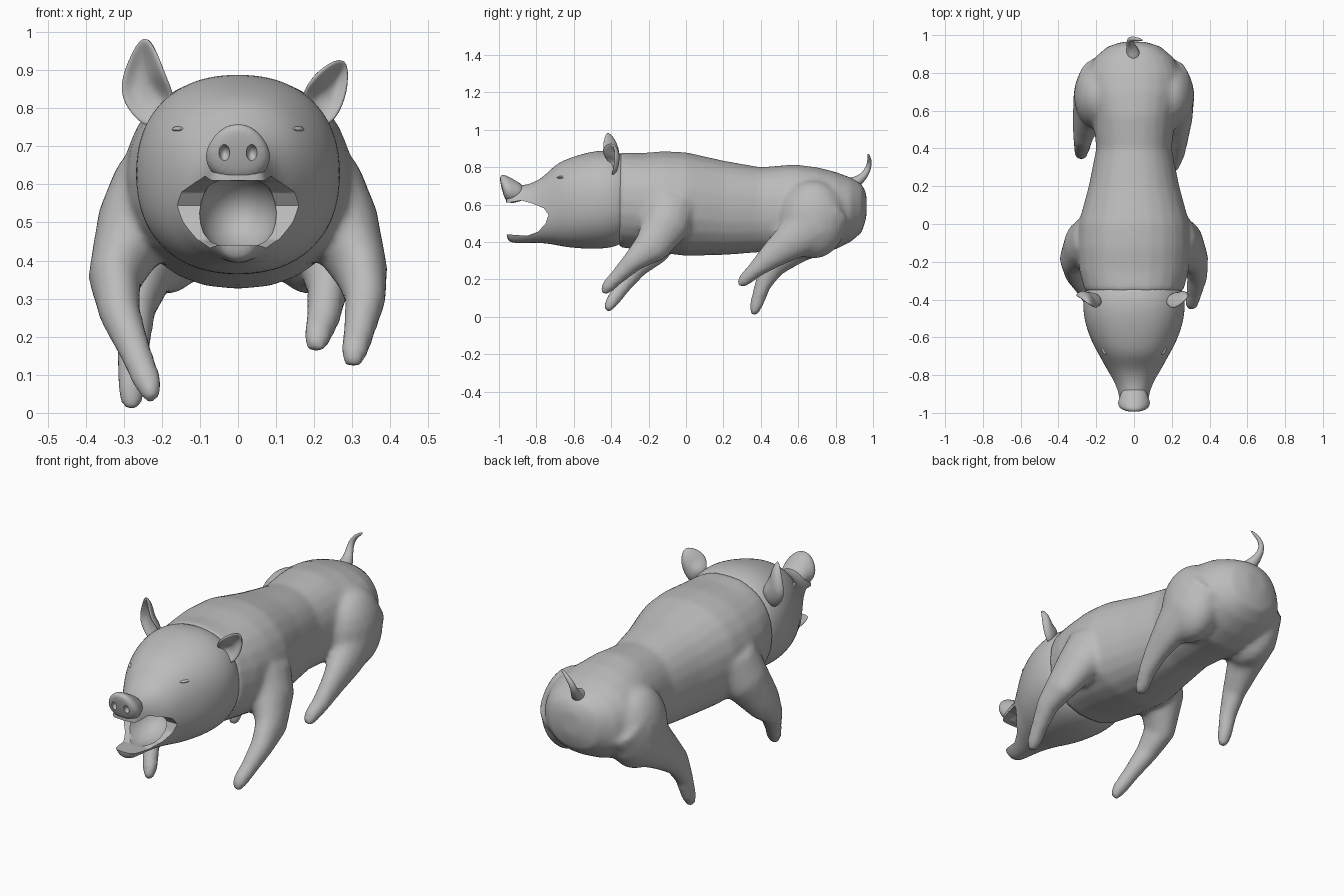
import bpy, bmesh, math
from mathutils import Vector

old = bpy.data.objects.get("Cube")
if old:
    bpy.data.objects.remove(old)

skin = bpy.data.materials.new("grey_skin")
skin.use_nodes = True
GREY = (0.5, 0.5, 0.5, 1)
skin.diffuse_color = GREY
skin.node_tree.nodes["Principled BSDF"].inputs["Base Color"].default_value = GREY


def add_object(name, bm):
    bmesh.ops.recalc_face_normals(bm, faces=bm.faces)
    mesh = bpy.data.meshes.new(name)
    bm.to_mesh(mesh)
    bm.free()
    mesh.materials.append(skin)
    obj = bpy.data.objects.new(name, mesh)
    bpy.context.collection.objects.link(obj)
    return obj


def loft(bm, rings, n=20, power=2.0, straight=False):
    """Skin rings of (centre, half width, half height) along their path."""
    centres = [Vector(r[0]) for r in rings]
    loops = []
    for i, (c, a, b) in enumerate(rings):
        t = centres[min(i + 1, len(rings) - 1)] - centres[max(i - 1, 0)]
        t = Vector((0, 1, 0)) if straight else t.normalized()
        side = (Vector((1, 0, 0)) - t * t.x).normalized()
        up = side.cross(t)
        loop = []
        for k in range(n):
            co, si = math.cos(math.tau * k / n), math.sin(math.tau * k / n)
            u = math.copysign(abs(co) ** (2 / power), co) * a
            v = math.copysign(abs(si) ** (2 / power), si) * b
            loop.append(bm.verts.new(centres[i] + side * u + up * v))
        loops.append(loop)
    for p, q in zip(loops, loops[1:]):
        for k in range(n):
            bm.faces.new((p[k], p[(k + 1) % n], q[(k + 1) % n], q[k]))
    bm.faces.new(loops[0])
    bm.faces.new(loops[-1])


def trunk(bm, rows, power):
    """Loft along y from rows of (y, bottom, top, half width)."""
    loft(bm, [((0, y, (lo + hi) / 2), w, (hi - lo) / 2) for y, lo, hi, w in rows],
         24, power, True)


def ellipsoid(bm, centre, size):
    made = bmesh.ops.create_uvsphere(bm, u_segments=20, v_segments=12, radius=1)
    for v in made["verts"]:
        v.co = Vector(centre) + Vector([p * s for p, s in zip(v.co, size)])


def subdivide(obj, levels=1):
    obj.modifiers.new("round", "SUBSURF").levels = levels
    obj.modifiers["round"].render_levels = levels


def finish(obj, angle=40, cutters=()):
    """Bake the modifiers, drop the cutters, shade smooth."""
    for cutter in cutters:
        cutter.hide_render = True
        mod = obj.modifiers.new("cut", "BOOLEAN")
        mod.operation, mod.object, mod.solver = "DIFFERENCE", cutter, "EXACT"
    deps = bpy.context.evaluated_depsgraph_get()
    deps.update()
    mesh = bpy.data.meshes.new_from_object(obj.evaluated_get(deps))
    obj.modifiers.clear()
    obj.data = mesh
    for cutter in cutters:
        bpy.data.objects.remove(cutter)
    bpy.ops.object.select_all(action="DESELECT")
    obj.select_set(True)
    bpy.context.view_layer.objects.active = obj
    bpy.ops.object.shade_smooth_by_angle(angle=math.radians(angle))


# Body with the four legs blended into one skin
bm = bmesh.new()
trunk(bm, [(-.36, .37, .88, .26), (-.25, .36, .875, .29), (-.12, .34, .885, .30),
           (0, .325, .88, .295), (.2, .33, .835, .24), (.4, .345, .80, .20),
           (.58, .34, .815, .22), (.7, .33, .80, .25), (.8, .36, .775, .25),
           (.88, .40, .745, .21), (.94, .45, .71, .14), (.965, .53, .66, .06)], 2.2)
front_left = [((.21, -.08, .60), .12, .15), ((.27, -.11, .49), .105, .13),
              ((.325, -.19, .37), .07, .095), ((.335, -.28, .30), .055, .06),
              ((.32, -.36, .22), .043, .043), ((.305, -.42, .16), .038, .036),
              ((.30, -.445, .125), .022, .02)]
front_right = [((-.21, -.08, .60), .12, .15), ((-.27, -.11, .49), .105, .13),
               ((-.325, -.19, .35), .07, .095), ((-.31, -.27, .26), .055, .06),
               ((-.27, -.34, .16), .043, .043), ((-.235, -.40, .075), .038, .036),
               ((-.222, -.425, .035), .022, .02)]
hind_left = [((.17, .74, .58), .13, .17), ((.215, .67, .48), .11, .15),
             ((.235, .55, .395), .075, .10), ((.235, .45, .32), .053, .07),
             ((.225, .37, .25), .045, .045), ((.207, .31, .195), .037, .036),
             ((.203, .285, .165), .022, .02)]
hind_right = [((-.17, .74, .58), .13, .17), ((-.215, .67, .46), .11, .15),
              ((-.25, .55, .36), .075, .10), ((-.27, .46, .27), .053, .07),
              ((-.275, .41, .17), .045, .045), ((-.28, .375, .06), .037, .036),
              ((-.28, .36, .01), .024, .02)]
for leg in (front_left, front_right, hind_left, hind_right):
    loft(bm, leg, 16)
for s in (-1, 1):
    ellipsoid(bm, (s * .19, .68, .52), (.13, .18, .21))
body = add_object("body_and_legs", bm)
remesh = body.modifiers.new("blend", "REMESH")
remesh.mode, remesh.voxel_size = "VOXEL", 0.014
relax = body.modifiers.new("relax", "SMOOTH")
relax.factor, relax.iterations = 0.5, 10
finish(body, 80)

# Head with an open mouth cut through it
bm = bmesh.new()
trunk(bm, [(-.30, .42, .85, .23), (-.36, .375, .885, .265), (-.45, .36, .895, .275),
           (-.55, .362, .875, .255), (-.64, .37, .845, .218), (-.70, .383, .815, .182),
           (-.76, .392, .75, .15), (-.82, .395, .715, .115), (-.89, .392, .70, .092),
           (-.94, .395, .71, .08), (-.965, .42, .70, .06)], 2.25)
head = add_object("head", bm)
subdivide(head, 2)

bm = bmesh.new()
outline = [(-1.1, .61), (-.95, .61), (-.88, .622), (-.82, .605), (-.76, .58), (-.735, .545),
           (-.75, .50), (-.79, .455), (-.85, .433), (-.92, .438), (-1.1, .45)]
end = bm.faces.new([bm.verts.new((-.4, y, z)) for y, z in outline])
moved = bmesh.ops.extrude_face_region(bm, geom=[end])["geom"]
bmesh.ops.translate(bm, vec=(.8, 0, 0), verts=[v for v in moved if isinstance(v, bmesh.types.BMVert)])
gape = add_object("mouth_cutter", bm)
bm = bmesh.new()
ellipsoid(bm, (0, -.78, .525), (.105, .16, .105))
throat = add_object("throat_cutter", bm)
finish(head, 45, (gape, throat))

# Snout pad with two nostrils
bm = bmesh.new()
loft(bm, [((0, -.86, .66), .06, .04), ((0, -.92, .672), .078, .062),
          ((0, -.95, .682), .088, .076), ((0, -.975, .685), .085, .076),
          ((0, -.992, .685), .06, .055)], 20, 2.3, True)
for v in bm.verts:
    v.co.x *= 1 - 3.5 * max(0, v.co.z - .68)
    v.co.y -= .25 * (v.co.z - .71) * (v.co.y < -.94)
snout = add_object("snout", bm)
subdivide(snout, 2)
nostrils = []
for s in (-1, 1):
    bm = bmesh.new()
    ellipsoid(bm, (s * .036, -1.0, .682), (.016, .04, .024))
    nostrils.append(add_object("nostril_cutter", bm))
finish(snout, 50, nostrils)

# Closed eyes: a bulging lid and a brow fold above it
for s, label in ((1, "left"), (-1, "right")):
    bm = bmesh.new()
    ellipsoid(bm, (s * .146, -.655, .725), (.026, .036, .02))
    ellipsoid(bm, (s * .148, -.65, .745), (.026, .042, .009))
    finish(add_object(label + "_eye", bm), 60)

# Cupped ears: outline from base to tip, hollow in the middle
left_ear = [(.165, -.40, .82), (.19, -.445, .865), (.225, -.445, .905), (.285, -.39, .935),
            (.287, -.38, .86), (.265, -.39, .79), (.225, -.40, .745)]
right_ear = [(-.16, -.40, .81), (-.195, -.445, .88), (-.215, -.44, .94), (-.245, -.42, .995),
             (-.285, -.39, .925), (-.31, -.38, .845), (-.275, -.39, .785), (-.225, -.40, .745)]
for label, rim in (("left_ear", left_ear), ("right_ear", right_ear)):
    bm = bmesh.new()
    outer = [bm.verts.new(p) for p in rim]
    mid = sum((v.co for v in outer), Vector()) / len(rim)
    inner = [bm.verts.new(v.co.lerp(mid, .5) + Vector((0, .035, 0))) for v in outer]
    for k in range(len(rim)):
        j = (k + 1) % len(rim)
        bm.faces.new((outer[k], outer[j], inner[j], inner[k]))
    bm.faces.new(inner)
    ear = add_object(label, bm)
    shell = ear.modifiers.new("shell", "SOLIDIFY")
    shell.thickness, shell.offset = 0.02, 0
    subdivide(ear, 2)
    for v in ear.data.vertices:
        v.co = mid + (v.co - mid) * 1.1
    finish(ear, 60)

# Curled tail
bm = bmesh.new()
loft(bm, [((0, .86, .70), .05, .05), ((-.005, .915, .72), .035, .03),
          ((-.02, .955, .755), .02, .02), ((-.025, .978, .80), .016, .016),
          ((0, .983, .84), .012, .012), ((.05, .972, .873), .005, .005)], 12)
tail = add_object("tail", bm)
subdivide(tail)
finish(tail, 60)
